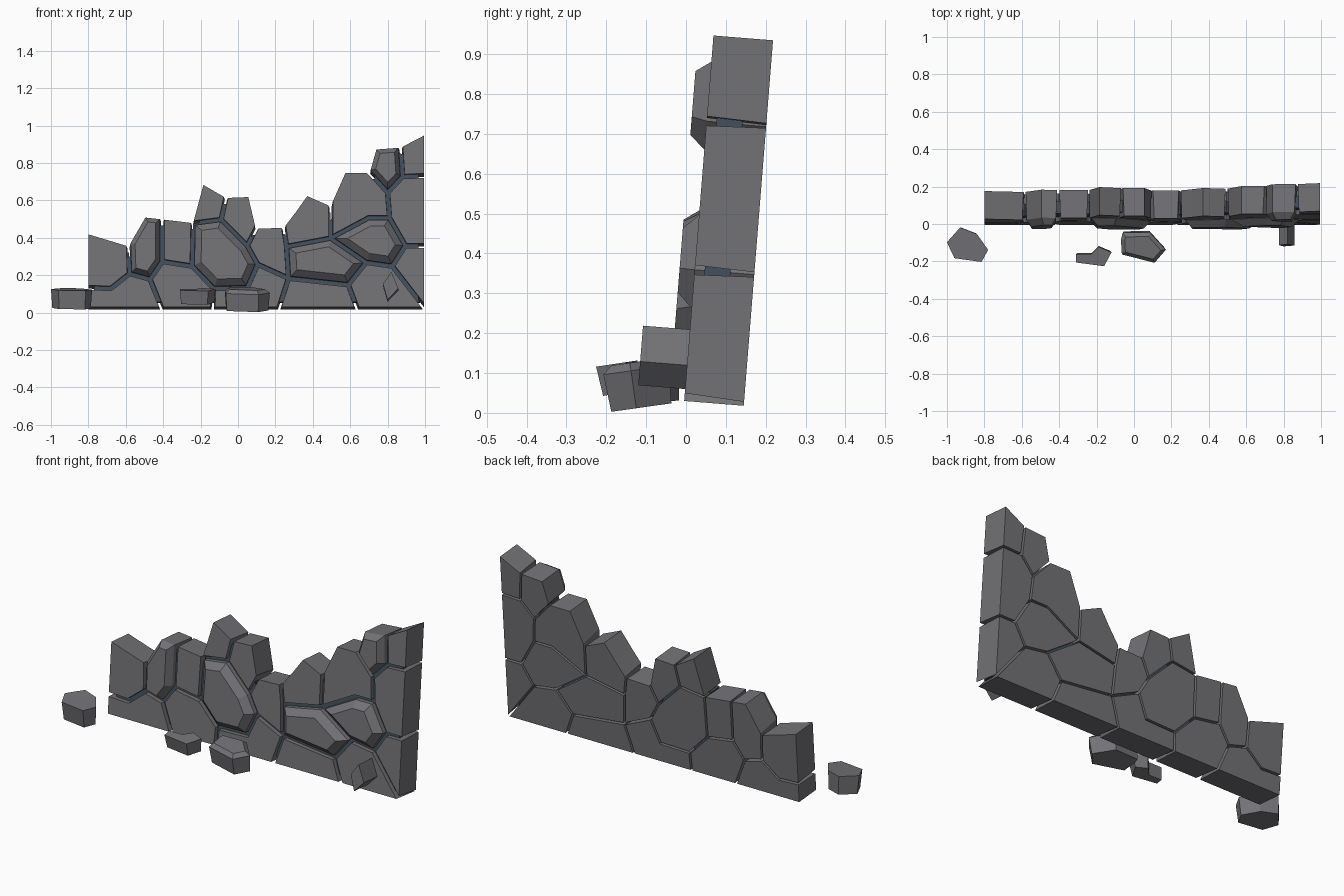
import bpy, bmesh
from collections import Counter
from mathutils import Vector

if "Cube" in bpy.data.objects:
    bpy.data.objects.remove(bpy.data.objects["Cube"])

LEAN = -0.08      # wall tips back slightly
THICK = 0.15


def material(name, rgb):
    m = bpy.data.materials.new(name)
    m.diffuse_color = (*rgb, 1)
    m.use_nodes = True
    m.node_tree.nodes["Principled BSDF"].inputs["Base Color"].default_value = m.diffuse_color
    return m


STONE = material("grey stone", (0.17, 0.168, 0.182))
MORTAR = material("blue grey mortar", (0.055, 0.08, 0.11))


def ccw(pts):
    area = sum(a[0] * b[1] - b[0] * a[1] for a, b in zip(pts, pts[1:] + pts[:1]))
    return pts if area > 0 else pts[::-1]


def offset(pts, dists):
    """Move each edge of a counter-clockwise outline inward by its own distance."""
    n = len(pts)
    v = [Vector(p) for p in pts]
    norm = []
    for i in range(n):
        d = (v[(i + 1) % n] - v[i]).normalized()
        norm.append(Vector((-d.y, d.x)))
    out = []
    for i in range(n):
        a, b, da, db = norm[i - 1], norm[i], dists[i - 1], dists[i]
        det = a.x * b.y - a.y * b.x
        if abs(det) < 0.08:
            k = b * db
        else:
            k = Vector(((da * b.y - db * a.y) / det, (a.x * db - b.x * da) / det))
        out.append(v[i] + k)
    return out


def loft(bm, sections, place):
    """Closed solid through a stack of (outline, level) sections."""
    rings = [[bm.verts.new(place(p, level)) for p in pts] for pts, level in sections]
    n = len(rings[0])
    for lo, hi in zip(rings, rings[1:]):
        for i in range(n):
            bm.faces.new((lo[i], lo[(i + 1) % n], hi[(i + 1) % n], hi[i]))
    bm.faces.new(rings[0])
    bm.faces.new(rings[-1])


def finish(bm, name, mat, location=(0, 0, 0), tilt=0.0):
    bmesh.ops.recalc_face_normals(bm, faces=bm.faces)
    me = bpy.data.meshes.new(name)
    bm.to_mesh(me)
    bm.free()
    me.materials.append(mat)
    ob = bpy.data.objects.new(name, me)
    ob.location = location
    ob.rotation_euler.x = tilt
    bpy.context.collection.objects.link(ob)


def upright(p, level):
    return (p[0], level, p[1])


def flat(p, level):
    return (p[0], p[1], level)


# Joints where the stones meet, in the plane of the wall (x, height)
JOINTS = dict(
    a=(-.80, .03), b=(-.41, .03), c=(-.135, .03), d=(.22, .03), e=(.635, .03), f=(.995, .03),
    g=(-.80, .135), h=(-.68, .13), i=(-.58, .21), j=(-.47, .18), k=(-.405, .275), l=(-.245, .25),
    m=(-.13, .13), n=(.05, .135), o=(.105, .26), p=(.27, .185), q=(.59, .15), r=(.685, .27),
    s=(.825, .25), t=(.895, .36), u=(.995, .36), v=(.81, .51), w=(.70, .51), x=(.495, .40),
    y=(.495, .57), z=(.26, .355), A=(.245, .455), B=(.31, .54), C=(.37, .625), D=(.095, .45),
    E=(.05, .36), F=(-.09, .50), G=(-.065, .615), H=(.055, .62), I=(-.185, .685), J=(-.24, .48),
    K=(-.405, .50), L=(-.495, .51), M=(-.585, .355), N=(-.80, .42), O=(.575, .75), Q=(.705, .75),
    R=(.74, .875), S=(.87, .885), T=(.88, .73), U=(.80, .645), W=(.995, .95), X=(.995, .735))
FLUSH = "abjihg bcmlkj cdponm deqp efsrq NghiM KklJ IJFG GFEDH DEopzA AzxyCB OyxwvUQ UTXutv WXTS futs"
RAISED = "MijkKL JlmnoEF pqrxz xrstvw RQUTS"      # stones that bulge out at the front

flush, raised = FLUSH.split(), RAISED.split()
uses = Counter(frozenset(e) for s in flush + raised for e in zip(s, s[1:] + s[0]))
mortar = bmesh.new()
for num, key in enumerate(flush + raised):
    if ccw([JOINTS[c] for c in key])[0] != JOINTS[key[0]]:
        key = key[::-1]
    pts = [JOINTS[c] for c in key]
    free = [uses[frozenset(e)] == 1 for e in zip(key, key[1:] + key[0])]

    def ring(joint, edge):
        return offset(pts, [edge if fr else joint for fr in free])

    # tapered block, joint wider at the front
    sections = [(ring(.006, 0), THICK), (ring(.012, 0), 0)]
    if key in raised or key[::-1] in raised:
        bevel = .035 if any(free) else .047
        sections.append((ring(bevel, .025), -.038))
    bm = bmesh.new()
    loft(bm, sections, upright)
    finish(bm, "wall_stone_%d" % (num + 1), STONE, (0, -.007, 0), LEAN)
    # mortar core behind the joints, set back from the outer rim
    loft(mortar, [(ring(0, .03), .09), (ring(0, .03), .025)], upright)
finish(mortar, "mortar_core", MORTAR, (0, -.007, 0), LEAN)

# Small stone sticking out of the wall at lower right
bm = bmesh.new()
chip = ccw([(.775, .145), (.82, .21), (.857, .12), (.80, .06)])
loft(bm, [(chip, .01), (chip, -.118)], upright)
finish(bm, "sticking_out_stone", STONE, (0, -.007, 0), LEAN)


# Fallen stones on the ground: plan outline, bottom, shoulder, top, tilt
def fallen(name, plan, bottom, shoulder, top, inset, tilt):
    cy = sum(p[1] for p in plan) / len(plan)
    pts = ccw([(x, y - cy) for x, y in plan])
    n = len(pts)
    bm = bmesh.new()
    sections = [(offset(pts, [.006] * n), 0), (pts, shoulder - bottom)]
    if top > shoulder:
        sections.append((offset(pts, [inset] * n), top - bottom))
    loft(bm, sections, flat)
    finish(bm, name, STONE, (0, cy, bottom), tilt)


fallen("fallen_stone_left", [(-1, -.09), (-.93, -.01), (-.84, -.045), (-.78, -.13),
                             (-.815, -.195), (-.96, -.175)], .024, .125, .125, 0, .08)
fallen("fallen_stone_middle", [(-.31, -.15), (-.23, -.15), (-.19, -.11), (-.12, -.14),
                               (-.16, -.215), (-.31, -.195)], .05, .125, .125, 0, .15)
fallen("fallen_stone_front", [(-.07, -.07), (-.06, -.033), (.085, -.03), (.17, -.125),
                              (.11, -.195), (-.065, -.15)], .015, .11, .13, .02, .14)
